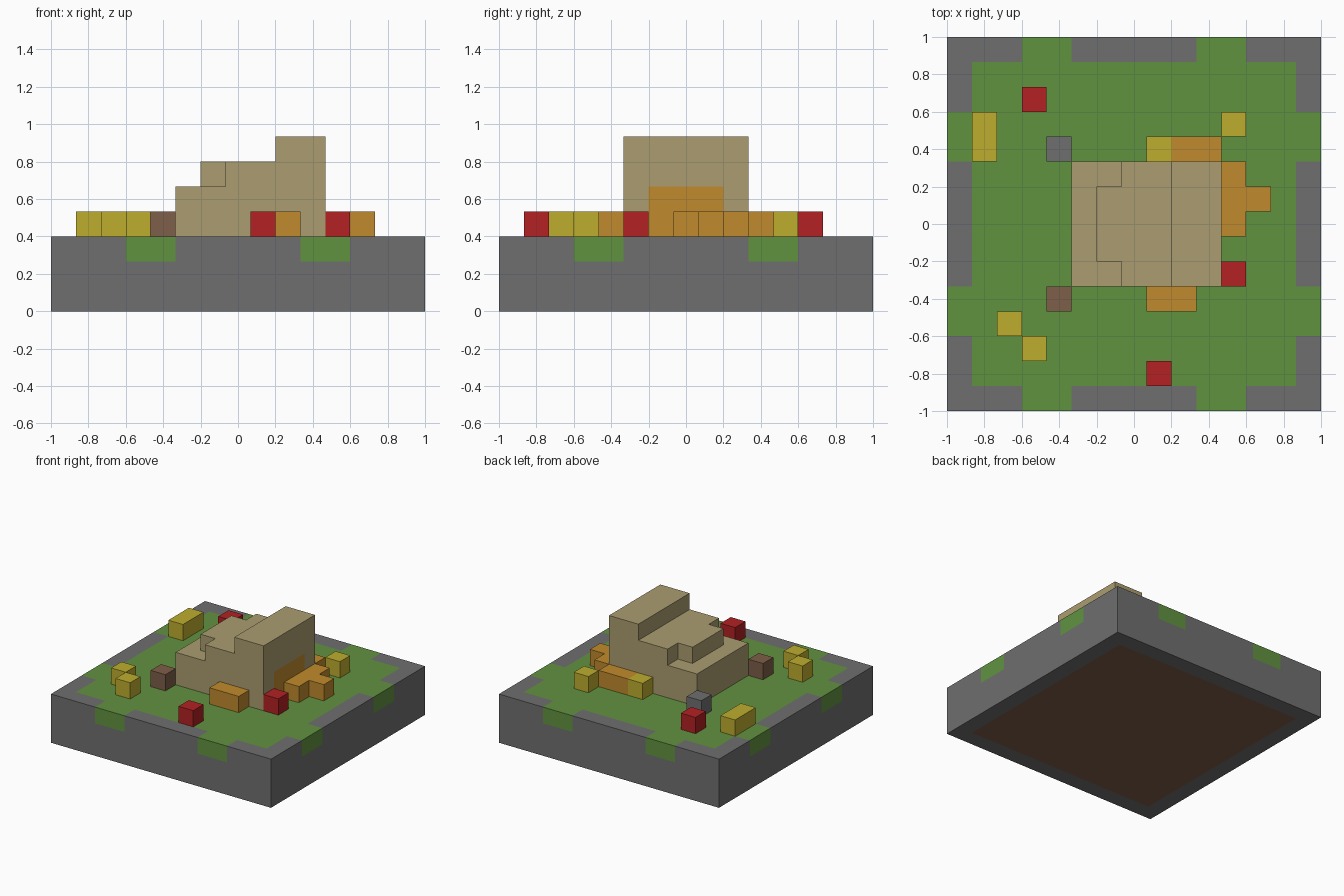
import bpy
import bmesh
from mathutils import Vector

old = bpy.data.objects.get("Cube")
if old:
    bpy.data.objects.remove(old, do_unlink=True)

U = 2 / 15          # one block
GROUND = 3          # plinth height in blocks


def material(name, rgb):
    lin = [((c / 255 + 0.055) / 1.055) ** 2.4 for c in rgb]
    m = bpy.data.materials.new(name)
    m.use_nodes = True
    m.diffuse_color = (*lin, 1)
    m.node_tree.nodes["Principled BSDF"].inputs["Base Color"].default_value = (*lin, 1)
    return m


STONE = material("stone grey", (111, 111, 111))
GRASS = material("grass green", (97, 146, 64))
EARTH = material("earth brown", (126, 94, 72))
SAND = material("sandstone", (171, 157, 112))
RED = material("flower red", (178, 33, 35))
YELLOW = material("flower yellow", (190, 173, 46))
ORANGE = material("flower orange", (193, 139, 45))


def at(x, y, z):
    """Block grid coordinates to model units."""
    return Vector(((x - 7.5) * U, (y - 7.5) * U, z * U))


def finish(name, bm, *mats):
    bmesh.ops.recalc_face_normals(bm, faces=bm.faces)
    mesh = bpy.data.meshes.new(name)
    bm.to_mesh(mesh)
    bm.free()
    for m in mats:
        mesh.materials.append(m)
    obj = bpy.data.objects.new(name, mesh)
    bpy.context.collection.objects.link(obj)
    return obj


def prism(low, high):
    bm = bmesh.new()
    bmesh.ops.create_cube(bm, size=1)
    a, b = at(*low), at(*high)
    for v in bm.verts:
        v.co = Vector([a[i] if v.co[i] < 0 else b[i] for i in range(3)])
    return bm


def cut(bm, faces, point, axis):
    """Slice the given faces along one grid plane."""
    geom = set(faces)
    for f in faces:
        geom.update(f.edges, f.verts)
    normal = Vector([i == axis for i in range(3)])
    bmesh.ops.bisect_plane(bm, geom=list(geom), plane_co=point, plane_no=normal)


# Plinth with a grass top, grass tongues over the rim and an earth underside
bm = prism((0, 0, 0), (15, 15, GROUND))
for c in (1, 3, 5, 10, 12, 14):
    for axis in (0, 1):
        cut(bm, bm.faces[:], at(c, c, 0), axis)
cut(bm, bm.faces[:], at(0, 0, 2), 2)
bm.normal_update()


def tongue(c):
    return 3 < c < 5 or 10 < c < 12


for f in bm.faces:
    p = f.calc_center_median() / U
    x, y, z = p.x + 7.5, p.y + 7.5, p.z
    inner = 1 < x < 14 and 1 < y < 14
    if f.normal.z > 0.5:
        rim_x, rim_y = x < 1 or x > 14, y < 1 or y > 14
        f.material_index = int(inner or (rim_x and tongue(y)) or (rim_y and tongue(x)))
    elif f.normal.z < -0.5:
        f.material_index = 2 if inner else 0
    elif z > 2:
        f.material_index = int(tongue(x if abs(f.normal.y) > 0.5 else y))
finish("plinth", bm, STONE, GRASS, EARTH)

# Stepped monument: side profile swept across its width
profile = [(5, 3), (11, 3), (11, 7), (9, 7), (9, 6), (7, 6), (7, 5), (5, 5)]
bm = bmesh.new()
face = bm.faces.new([bm.verts.new(at(x, 5, z)) for x, z in profile])
swept = bmesh.ops.extrude_face_region(bm, geom=[face])["geom"]
bmesh.ops.translate(bm, vec=(0, 5 * U, 0),
                    verts=[v for v in swept if isinstance(v, bmesh.types.BMVert)])
bmesh.ops.recalc_face_normals(bm, faces=bm.faces)


# Orange panel on the +x wall
def wall():
    return [f for f in bm.faces if f.calc_center_median().x > at(11, 0, 0).x - 0.001]


for point, axis in ((at(0, 6, 0), 1), (at(0, 9, 0), 1), (at(0, 0, 5), 2)):
    cut(bm, wall(), point, axis)
for f in wall():
    p = f.calc_center_median()
    f.material_index = int(abs(p.y) < 1.5 * U and p.z < 5 * U)
finish("monument", bm, SAND, ORANGE)

# Narrow step on the -x side of the monument
finish("monument_step", prism((6, 6, 5), (7, 9, 6)), SAND)

# Loose blocks and flowers: x, y, width, depth
blocks = {
    "yellow_flower": (YELLOW, [(1, 10, 1, 2), (11, 11, 1, 1), (8, 10, 1, 1),
                               (2, 3, 1, 1), (3, 2, 1, 1)]),
    "orange_flower": (ORANGE, [(9, 10, 2, 1), (11, 7, 1, 3), (12, 8, 1, 1), (8, 4, 2, 1)]),
    "red_flower": (RED, [(3, 12, 1, 1), (11, 5, 1, 1), (8, 1, 1, 1)]),
    "stone_block": (STONE, [(4, 10, 1, 1)]),
    "earth_block": (EARTH, [(4, 4, 1, 1)]),
}
for name, (mat, spots) in blocks.items():
    for i, (x, y, w, d) in enumerate(spots, 1):
        finish(f"{name}_{i}", prism((x, y, GROUND), (x + w, y + d, GROUND + 1)), mat)
